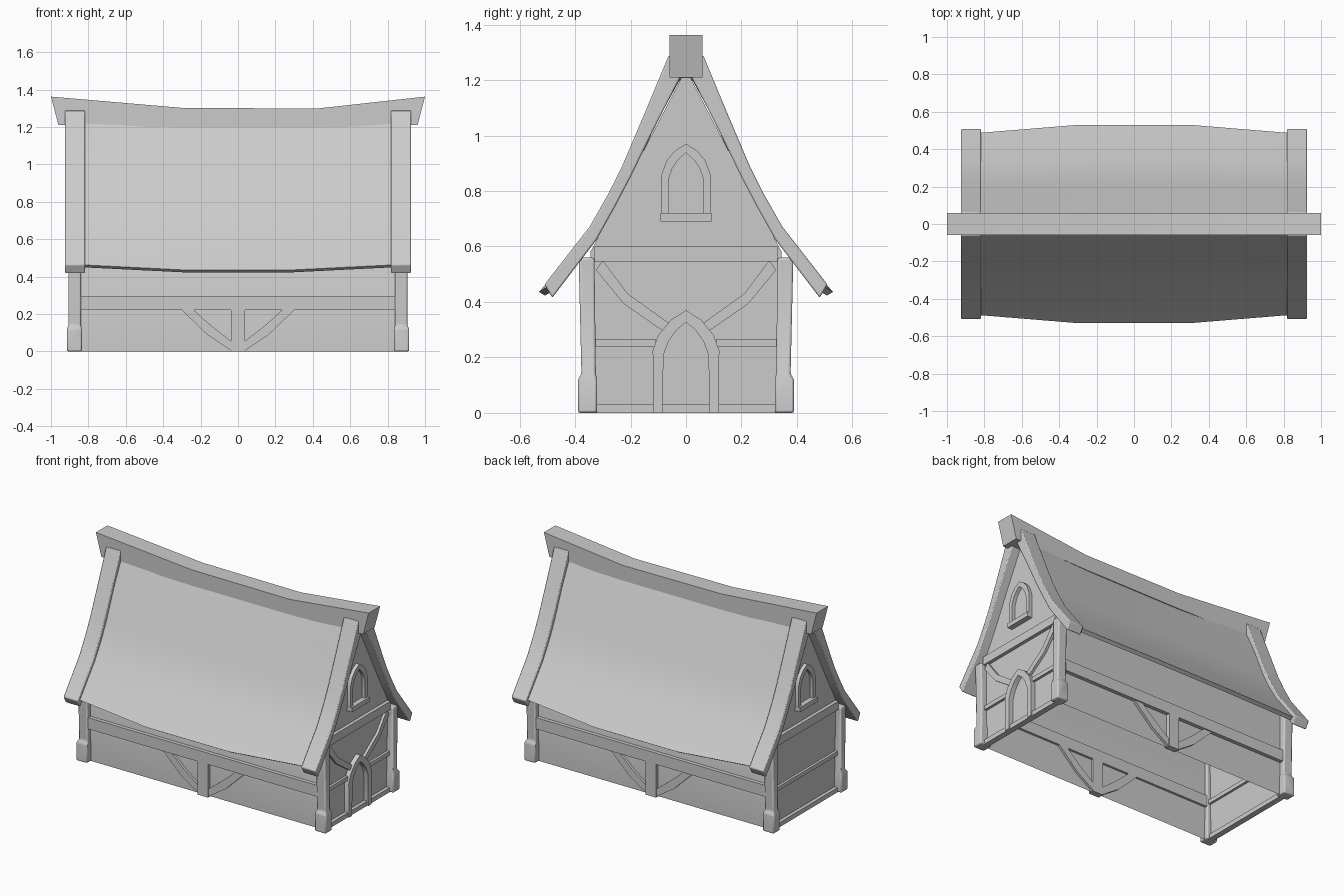
import bpy
import bmesh

cube = bpy.data.objects.get("Cube")
if cube:
    bpy.data.objects.remove(cube, do_unlink=True)

made = []


def finish(name, bm, bevel=0.0):
    """Turn a bmesh into a scene object with consistent normals."""
    bmesh.ops.recalc_face_normals(bm, faces=bm.faces)
    mesh = bpy.data.meshes.new(name)
    bm.to_mesh(mesh)
    bm.free()
    obj = bpy.data.objects.new(name, mesh)
    bpy.context.collection.objects.link(obj)
    if bevel:
        mod = obj.modifiers.new("Bevel", "BEVEL")
        mod.width, mod.segments, mod.limit_method = bevel, 2, "ANGLE"
    made.append(obj)
    return obj


def loft(name, rings, bevel=0.0, caps=True):
    """Skin closed rings of points into a solid."""
    bm = bmesh.new()
    loops = [[bm.verts.new(p) for p in ring] for ring in rings]
    n = len(loops[0])
    for a, b in zip(loops, loops[1:]):
        for i in range(n):
            j = (i + 1) % n
            bm.faces.new((a[i], a[j], b[j], b[i]))
    if caps:
        bm.faces.new(loops[0])
        bm.faces.new(loops[-1])
    return finish(name, bm, bevel)


def on_gable(name, outline, lo, hi, side, bevel=0.0):
    """Extrude a (y, z) outline along x on one end of the house."""
    return loft(name, [[(side * x, y, z) for y, z in outline] for x in (lo, hi)], bevel)


def on_side(name, outline, lo, hi, side, bevel=0.0):
    """Extrude an (x, z) outline along y on one long wall."""
    return loft(name, [[(x, side * y, z) for x, z in outline] for y in (lo, hi)], bevel)


def rect(a, b, low, high):
    return [(a, low), (b, low), (b, high), (a, high)]


def flip(points):
    return [(-a, b) for a, b in points]


def strip(upper, lower):
    return upper + lower[::-1]


def arch(half):
    """Full pointed-arch line from its right half, foot to peak."""
    return half + flip(half[:-1])[::-1]


ENDS = {"left": 1, "right": -1}
LONG = {"front": -1, "back": 1}
WALL_X, WALL_Y = 0.865, 0.345

# Wall shell, open underneath
half_wall = [(WALL_Y, 0), (WALL_Y, 0.58), (0.2, 0.855), (0, 1.24)]
walls = on_gable("walls", arch(half_wall), -WALL_X, WALL_X, 1)
bm = bmesh.new()
bm.from_mesh(walls.data)
floor = [f for f in bm.faces if all(v.co.z < 0.001 for v in f.verts)]
bmesh.ops.delete(bm, geom=floor, context="FACES_ONLY")
bm.to_mesh(walls.data)
bm.free()

# Corner posts with thick feet: height, x range, y range
levels = [
    (0, 0.835, 0.915, 0.32, 0.39),
    (0.12, 0.835, 0.915, 0.32, 0.39),
    (0.14, 0.84, 0.905, 0.325, 0.377),
    (0.56, 0.84, 0.905, 0.33, 0.387),
]
for end, sx in ENDS.items():
    for face, sy in LONG.items():
        rings = [[(sx * x, sy * y, z) for x, y in rect(a, b, c, d)]
                 for z, a, b, c, d in levels]
        loft(f"corner_post_{face}_{end}", rings, 0.008)

# Timber on the long walls
brace_top = [(0.24, 0.225), (0.14, 0.135), (0.03, 0.05)]
brace_low = [(0.305, 0.225), (0.16, 0.085), (0.03, 0)]
for face, sy in LONG.items():
    on_side(f"{face}_rail", rect(-0.845, 0.845, 0.22, 0.295), 0.33, 0.37, sy)
    on_side(f"{face}_stud", rect(-0.038, 0.038, 0, 0.22), 0.33, 0.37, sy)
    brace = strip(brace_top, brace_low)
    on_side(f"{face}_brace_left", brace, 0.33, 0.362, sy)
    on_side(f"{face}_brace_right", flip(brace), 0.33, 0.362, sy)

# Timber and windows shared by both gables
window_out = [(0.09, 0.715), (0.09, 0.855), (0.07, 0.91), (0.04, 0.945), (0, 0.97)]
window_in = [(0.063, 0.715), (0.063, 0.84), (0.05, 0.88), (0.03, 0.91), (0, 0.938)]
for end, sx in ENDS.items():
    on_gable(f"tie_beam_{end}", rect(-0.33, 0.33, 0.545, 0.6), 0.85, 0.888, sx)
    on_gable(f"sill_beam_{end}", rect(-0.33, 0.33, 0, 0.03), 0.85, 0.888, sx)
    on_gable(f"window_frame_{end}", strip(arch(window_out), arch(window_in)),
             0.85, 0.888, sx)
    on_gable(f"window_sill_{end}", rect(-0.092, 0.092, 0.69, 0.72), 0.85, 0.9, sx)
on_gable("mid_rail_right", rect(-0.33, 0.33, 0.24, 0.267), 0.85, 0.882, -1)

# Doorway end: arch, split rail and curved braces
door_out = [(0.118, 0), (0.12, 0.225), (0.1, 0.28), (0.055, 0.335), (0, 0.37)]
door_in = [(0.085, 0), (0.081, 0.21), (0.062, 0.26), (0.033, 0.3), (0, 0.327)]
on_gable("door_frame", strip(arch(door_out), arch(door_in)), 0.85, 0.896, 1)
gable_brace = strip([(0.3, 0.55), (0.21, 0.43), (0.05, 0.315)],
                    [(0.325, 0.515), (0.224, 0.393), (0.083, 0.295)])
for tag, mirror in (("back", list), ("front", flip)):
    on_gable(f"mid_rail_left_{tag}", mirror(rect(0.11, 0.33, 0.24, 0.267)),
             0.85, 0.882, 1)
    on_gable(f"gable_brace_{tag}", mirror(gable_brace), 0.85, 0.882, 1)

# Curved barge boards on the roof ends
barge_out = [(0.062, 1.29), (0.145, 1.09), (0.23, 0.89), (0.28, 0.79),
             (0.347, 0.672), (0.51, 0.463)]
barge_in = [(0, 1.25), (0.11, 1.035), (0.2, 0.85), (0.255, 0.745),
            (0.322, 0.625), (0.482, 0.415)]
barge = strip(barge_out, barge_in)
for end, sx in ENDS.items():
    on_gable(f"barge_board_back_{end}", barge, 0.818, 0.925, sx, 0.006)
    on_gable(f"barge_board_front_{end}", flip(barge), 0.818, 0.925, sx, 0.006)

# Sagging roof slopes: y, z at the ends, then the shift towards mid-length
slope = [(0.02, 1.3, 0, -0.04), (0.125, 1.085, 0.004, -0.028),
         (0.212, 0.875, 0.008, -0.022), (0.262, 0.775, 0.014, -0.022),
         (0.33, 0.662, 0.025, -0.024), (0.486, 0.463, 0.044, -0.027)]
stations = [(-0.84, 0), (-0.3, 1), (0.3, 1), (0.84, 0)]
for face, sy in LONG.items():
    rings = []
    for x, sag in stations:
        top = [(x, sy * (y + sag * dy), z + sag * dz) for y, z, dy, dz in slope]
        under = [(px, py - sy * 0.022, pz - 0.013) for px, py, pz in top]
        rings.append(strip(top, under))
    loft(f"roof_slope_{face}", rings)

# Ridge beam with raised, slanted ends: top x, bottom x, top z, bottom z
ridge = [(-1, -0.96, 1.362, 1.21), (-0.3, -0.3, 1.302, 1.197),
         (0.42, 0.42, 1.298, 1.197), (1, 0.96, 1.362, 1.21)]
loft("ridge_beam", [[(tx, -0.06, tz), (tx, 0.06, tz), (bx, 0.06, bz), (bx, -0.06, bz)]
                    for tx, bx, tz, bz in ridge])

# Smooth shading with crisp edges
bpy.ops.object.select_all(action="DESELECT")
for obj in made:
    obj.select_set(True)
bpy.context.view_layer.objects.active = made[0]
bpy.ops.object.shade_smooth_by_angle(angle=0.6)
